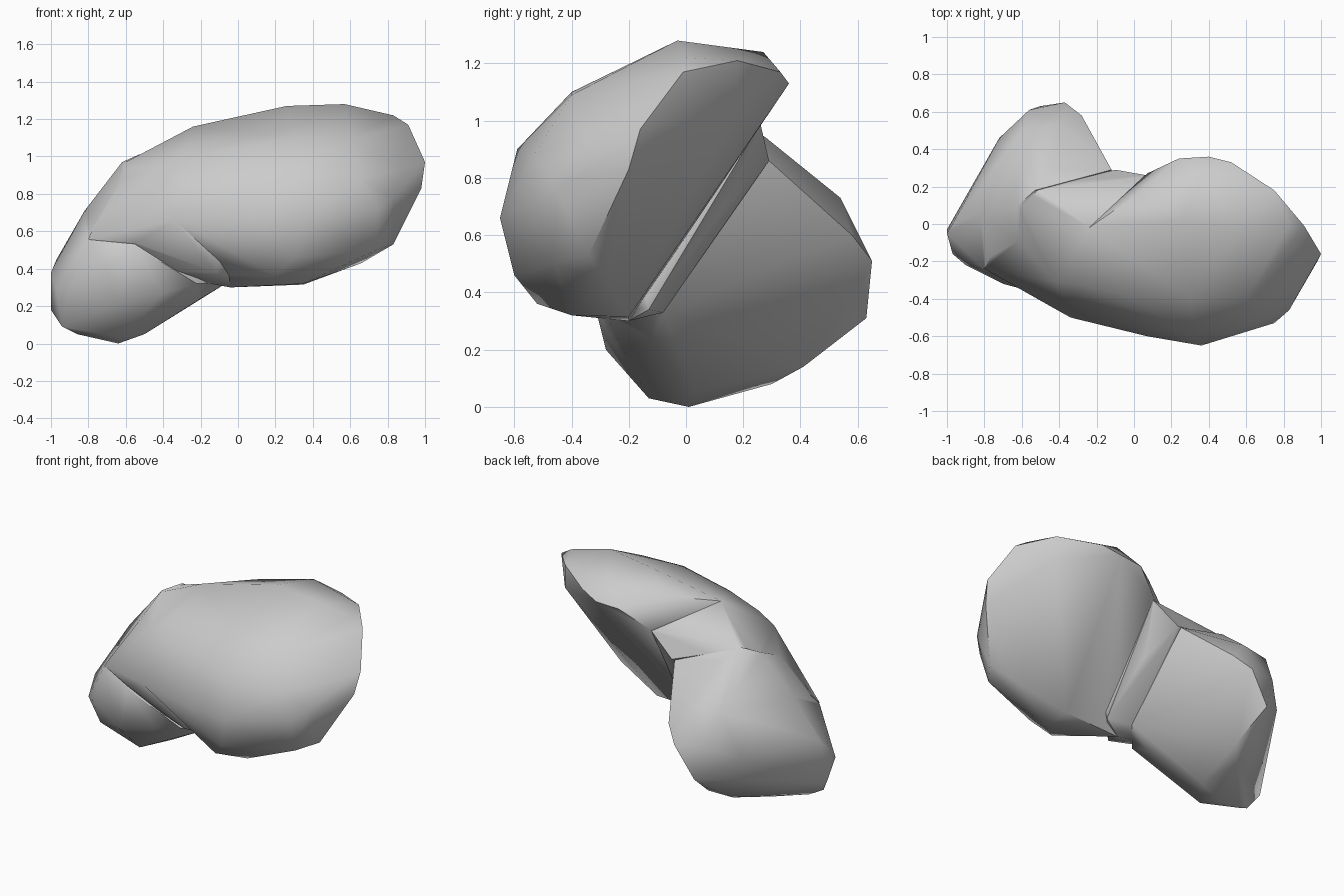
import bpy
import bmesh
import math


def hull(name, points):
    """Faceted convex lobe wrapped around a few guide points."""
    bm = bmesh.new()
    for p in points:
        bm.verts.new(p)
    bmesh.ops.convex_hull(bm, input=bm.verts[:])
    loose = [v for v in bm.verts if not v.link_faces]
    bmesh.ops.delete(bm, geom=loose, context='VERTS')
    bmesh.ops.recalc_face_normals(bm, faces=bm.faces[:])
    mesh = bpy.data.meshes.new(name)
    bm.to_mesh(mesh)
    bm.free()
    obj = bpy.data.objects.new(name, mesh)
    bpy.context.collection.objects.link(obj)
    return obj


# Large domed lobe, flat on its lower back side
rock = hull("rock", [
    (0.36, -0.65, 0.66), (0.07, -0.60, 0.66), (-0.34, -0.50, 0.66),
    (0.75, -0.53, 0.72), (0.83, -0.46, 0.78), (0.74, -0.46, 0.50),
    (0.83, -0.34, 0.53), (0.66, -0.27, 0.43), (0.35, -0.20, 0.315),
    (0.35, -0.40, 0.32), (0.20, -0.52, 0.36), (-0.04, -0.20, 0.30),
    (0.30, -0.60, 0.46), (0.26, 0.02, 1.27), (0.57, -0.03, 1.28),
    (0.83, 0.00, 1.22), (0.36, 0.27, 1.24), (0.24, 0.35, 1.12),
    (0.40, 0.36, 1.13), (0.52, 0.33, 1.17), (0.75, 0.18, 1.21),
    (0.75, 0.18, 1.06), (0.91, -0.01, 1.17), (1.00, -0.16, 0.97),
    (0.98, -0.20, 0.83), (0.07, 0.27, 1.00), (0.02, 0.16, 1.19),
    (-0.24, -0.02, 1.16), (0.30, -0.40, 1.10), (0.60, -0.40, 1.09),
    (0.30, -0.59, 0.90), (0.65, -0.53, 0.88), (0.87, -0.35, 0.93),
    (-0.05, -0.38, 1.04), (-0.30, -0.32, 1.00),
])

# Smaller lobe reaching down to the left and back
side_lobe = hull("side_lobe", [
    (-1.00, -0.03, 0.18), (-1.00, -0.05, 0.38), (-0.97, 0.00, 0.45),
    (-0.97, -0.16, 0.28), (-0.94, -0.08, 0.09), (-0.90, -0.22, 0.30),
    (-0.70, -0.32, 0.40), (-0.66, -0.28, 0.20), (-0.55, -0.36, 0.52),
    (-0.64, 0.01, 0.00), (-0.86, -0.05, 0.05), (-0.62, -0.13, 0.03),
    (-0.50, 0.03, 0.05), (-0.55, 0.30, 0.08), (-0.45, 0.41, 0.14),
    (-0.20, -0.12, 0.24), (-0.05, -0.08, 0.33), (-0.40, -0.28, 0.27),
    (-0.22, -0.28, 0.32), (-0.37, 0.65, 0.51), (-0.50, 0.63, 0.31),
    (-0.28, 0.58, 0.60), (-0.72, 0.46, 0.44), (-0.56, 0.61, 0.52),
    (-0.40, 0.54, 0.73), (-0.60, 0.50, 0.73), (-0.82, 0.05, 0.71),
    (-0.62, 0.10, 0.97), (-0.53, 0.18, 1.01), (-0.45, 0.28, 0.94),
    (-0.12, 0.29, 0.86), (-0.80, -0.24, 0.55), (-0.62, -0.09, 0.88),
])

# Broad neck that blends the two lobes over the top and underneath
neck = hull("neck", [
    (-0.34, -0.50, 0.66), (-0.55, -0.36, 0.54), (-0.80, -0.24, 0.56),
    (-0.62, -0.09, 0.88), (-0.62, 0.10, 0.96), (-0.53, 0.18, 1.00),
    (-0.35, 0.03, 1.10), (-0.24, -0.02, 1.16), (-0.24, 0.11, 1.03),
    (-0.42, -0.31, 0.94), (-0.30, -0.32, 1.00), (-0.12, -0.38, 0.38),
    (-0.04, -0.20, 0.30), (-0.05, -0.08, 0.33), (0.10, -0.13, 0.34),
    (0.03, 0.00, 0.50), (0.02, 0.12, 0.68), (-0.10, 0.29, 0.86),
    (0.07, 0.26, 0.99), (0.10, -0.30, 1.05), (-0.60, -0.20, 0.40),
])

# Merge everything into one surface
bpy.context.view_layer.objects.active = rock
rock.select_set(True)
for part in (side_lobe, neck):
    join = rock.modifiers.new("join", 'BOOLEAN')
    join.operation = 'UNION'
    join.solver = 'EXACT'
    join.object = part
    bpy.ops.object.modifier_apply(modifier=join.name)
    bpy.data.objects.remove(part, do_unlink=True)

# Smooth the rounded areas, keep the hard rims
bpy.ops.object.shade_smooth_by_angle(angle=math.radians(50))
